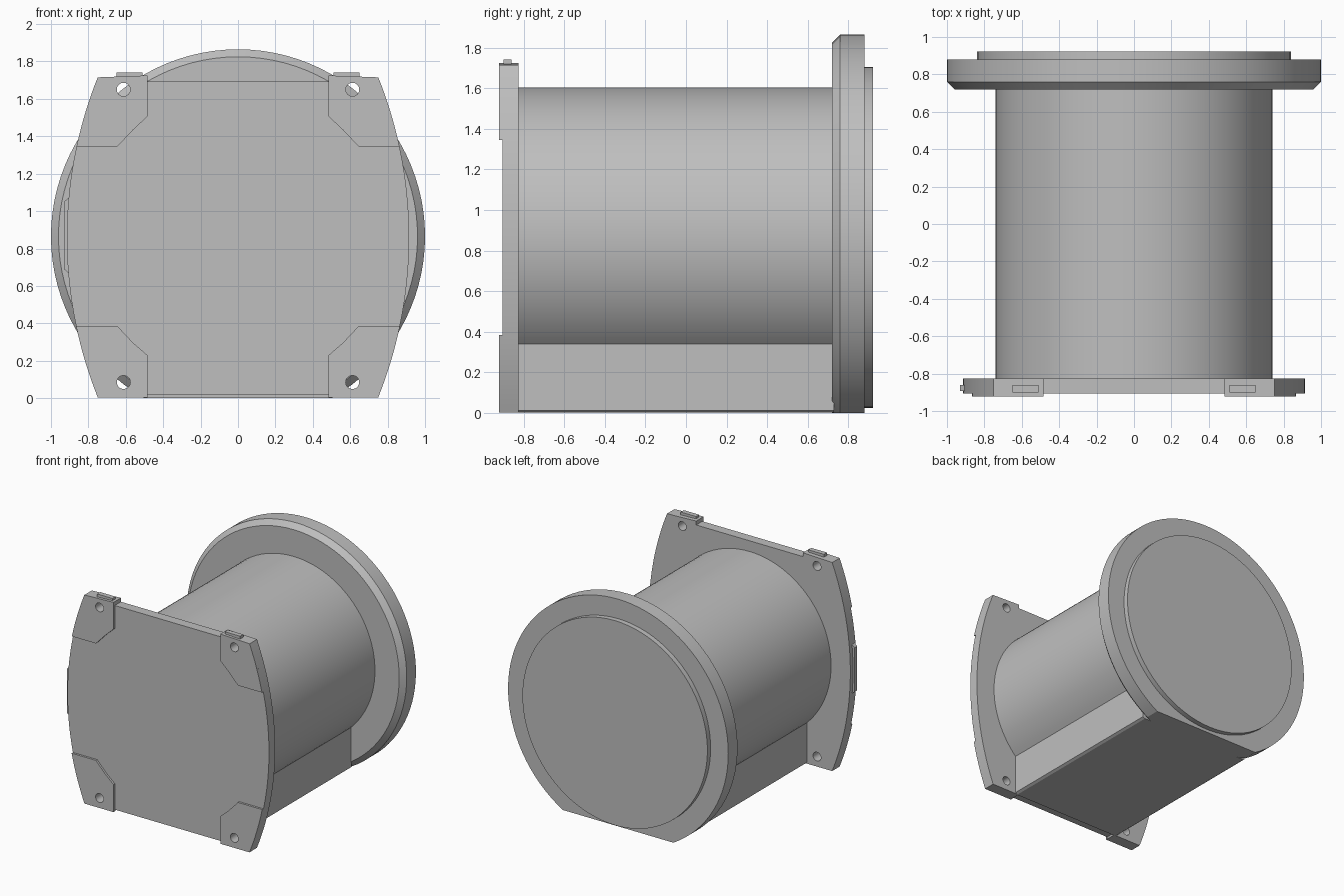
import bpy, bmesh, math
from mathutils import Vector

if "Cube" in bpy.data.objects:
    bpy.data.objects.remove(bpy.data.objects["Cube"])

CZ = 0.865          # height of the main axis
grey = bpy.data.materials.new("grey")
grey.diffuse_color = (0.52, 0.52, 0.52, 1)
grey.use_nodes = True
grey.node_tree.nodes["Principled BSDF"].inputs["Base Color"].default_value = grey.diffuse_color


def finish(bm, name):
    bmesh.ops.recalc_face_normals(bm, faces=bm.faces)
    me = bpy.data.meshes.new(name)
    bm.to_mesh(me)
    bm.free()
    ob = bpy.data.objects.new(name, me)
    me.materials.append(grey)
    bpy.context.collection.objects.link(ob)
    return ob


def smooth(ob):
    bpy.ops.object.select_all(action='DESELECT')
    ob.select_set(True)
    bpy.context.view_layer.objects.active = ob
    bpy.ops.object.shade_smooth_by_angle(angle=math.radians(25))


def prism(name, pts, y0, y1):
    """Extrude an (x, z) outline along y."""
    bm = bmesh.new()
    face = bm.faces.new([bm.verts.new((x, y0, z)) for x, z in pts])
    ext = bmesh.ops.extrude_face_region(bm, geom=[face])
    moved = [v for v in ext["geom"] if isinstance(v, bmesh.types.BMVert)]
    bmesh.ops.translate(bm, verts=moved, vec=(0, y1 - y0, 0))
    return finish(bm, name)


def lathe(name, profile, cx=0, cz=CZ, n=96, floor=None):
    """Stack circles of (radius, y) along y and cap both ends."""
    bm = bmesh.new()
    rings = [[bm.verts.new((cx + r * math.cos(2 * math.pi * i / n), y,
                            cz + r * math.sin(2 * math.pi * i / n)))
              for i in range(n)] for r, y in profile]
    for a, b in zip(rings, rings[1:]):
        for i in range(n):
            j = (i + 1) % n
            bm.faces.new((a[i], a[j], b[j], b[i]))
    bm.faces.new(rings[0])
    bm.faces.new(rings[-1])
    if floor is not None:
        bmesh.ops.bisect_plane(bm, geom=bm.verts[:] + bm.edges[:] + bm.faces[:],
                               plane_co=(0, 0, floor), plane_no=(0, 0, 1), clear_inner=True)
        bmesh.ops.holes_fill(bm, edges=[e for e in bm.edges if e.is_boundary], sides=0)
    return finish(bm, name)


def side_x(z):
    """Bowed side edge of the front plate."""
    R = 2.3
    return 0.915 - R + math.sqrt(R * R - (z - 0.86) ** 2)


def span(a, b, n):
    return [a + (b - a) * i / n for i in range(n + 1)]


# Rear flange, chamfered at the front and cut flat underneath, with a raised disc
smooth(lathe("rear_flange", [(0.96, 0.72), (1.0, 0.76), (1.0, 0.88)], floor=0.0))
smooth(lathe("rear_disc", [(0.84, 0.87), (0.84, 0.922)]))

# Body: round barrel running into a straight-sided foot
a0 = -math.acos(0.52 / 0.74)
barrel = [(0.74 * math.cos(a), CZ + 0.74 * math.sin(a))
          for a in span(a0, math.pi - a0, 80)]
foot = [(-0.52, 0.012), (-0.5, 0.001), (0.5, 0.001), (0.52, 0.012)]
smooth(prism("body", barrel + foot, -0.83, 0.73))

# Front plate with bowed sides, recessed between the corners at top and bottom
right = [(side_x(z), z) for z in span(0.003, 1.715, 36)]
top = [(0.485, 1.725), (0.485, 1.693), (-0.485, 1.693), (-0.485, 1.725)]
left = [(-x, z) for x, z in reversed(right)]
bottom = [(-0.49, 0.003), (-0.485, 0.017), (0.485, 0.017), (0.49, 0.003)]
plates = [prism("front_plate", right + top + left + bottom, -0.905, -0.825)]

# Raised corner pads and their screw holes
cutters = []
for sx in (-1, 1):
    upper = [(side_x(z), z) for z in span(1.345, 1.715, 8)]
    upper += [(0.485, 1.725), (0.485, 1.505), (0.56, 1.435), (0.645, 1.345)]
    lower = [(side_x(z), z) for z in span(0.385, 0.003, 8)]
    lower += [(0.485, 0.003), (0.485, 0.23), (0.56, 0.295), (0.645, 0.385)]
    for label, pts, hz in (("upper", upper, 1.65), ("lower", lower, 0.085)):
        plates.append(prism(label + "_corner_pad", [(sx * x, z) for x, z in pts],
                            -0.922, -0.905))
        cutters.append(lathe("hole_cutter", [(0.036, -1.0), (0.036, -0.8)],
                             sx * 0.612, hz, 32))
    # Small tab on top of each upper corner
    prism("top_tab", [(sx * x, z) for x, z in
                      ((0.51, 1.71), (0.65, 1.71), (0.65, 1.742), (0.51, 1.742))],
          -0.90, -0.86)

for ob in plates:
    bpy.context.view_layer.objects.active = ob
    for c in cutters:
        # each pad only meets its own hole, the plate meets all four
        near = min((v.co - Vector((c.data.vertices[0].co.x, v.co.y,
                                   c.data.vertices[0].co.z))).length for v in ob.data.vertices)
        if near > 0.3:
            continue
        m = ob.modifiers.new("hole", 'BOOLEAN')
        m.operation, m.solver, m.object = 'DIFFERENCE', 'EXACT', c
        bpy.ops.object.modifier_apply(modifier=m.name)
    smooth(ob)
for c in cutters:
    bpy.data.objects.remove(c)

# Latch tab on the left edge of the front plate
prism("side_tab", [(-0.89, 0.665), (-0.91, 0.672), (-0.93, 0.69),
                   (-0.93, 1.05), (-0.91, 1.068), (-0.89, 1.075)], -0.893, -0.86)
